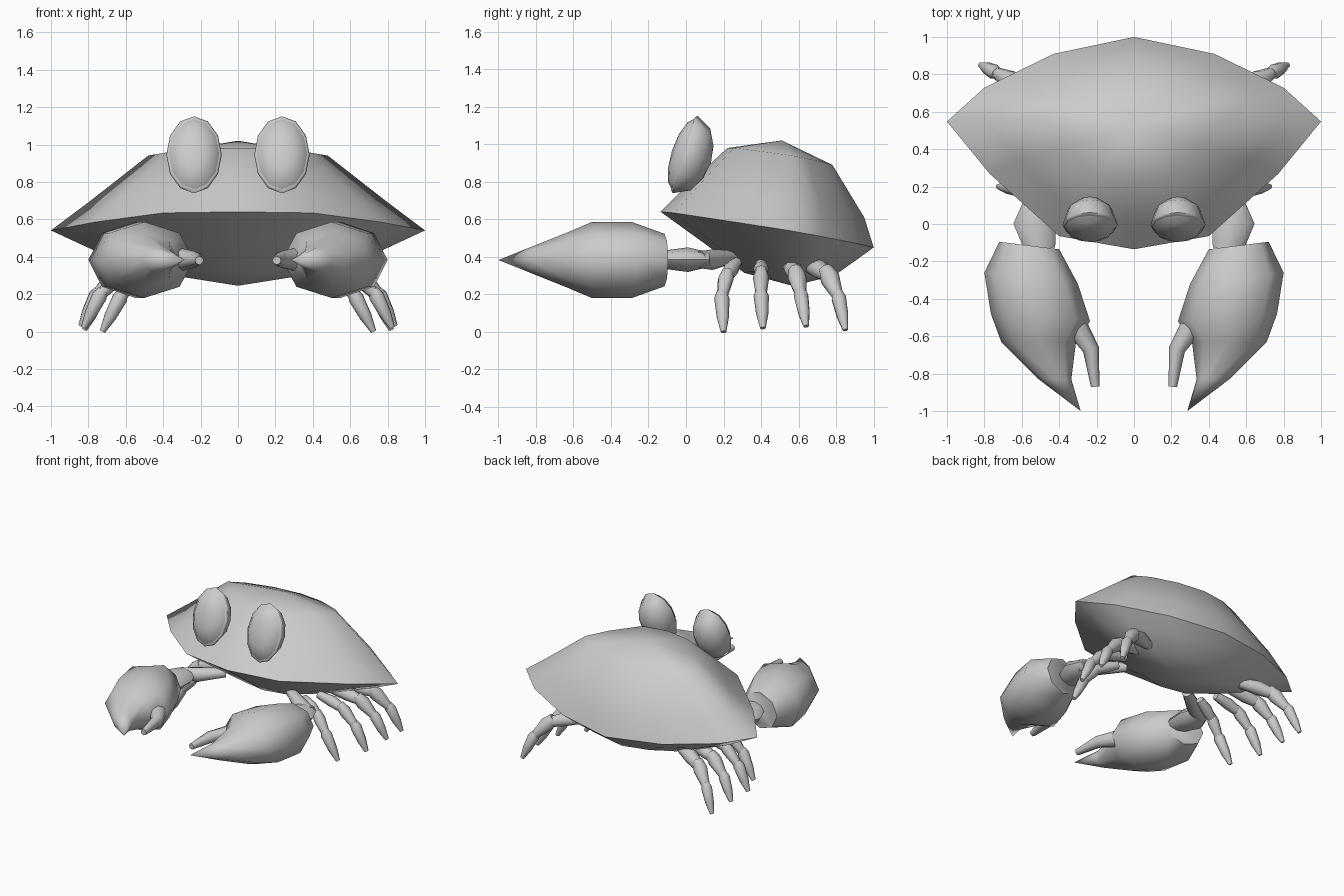
import bpy, bmesh, math
from mathutils import Vector

if "Cube" in bpy.data.objects:
    bpy.data.objects.remove(bpy.data.objects["Cube"])

shell = bpy.data.materials.new("plain_grey")
shell.diffuse_color = (0.6, 0.6, 0.6, 1)
shell.use_nodes = True
shell.node_tree.nodes["Principled BSDF"].inputs["Base Color"].default_value = shell.diffuse_color


def loft(name, rings, angle=65):
    """Skin a list of point rings; a ring with one point is a tip, others are capped."""
    bm = bmesh.new()
    loops = [[bm.verts.new(p) for p in ring] for ring in rings]
    for a, b in zip(loops, loops[1:]):
        n = max(len(a), len(b))
        for i in range(n):
            j = (i + 1) % n
            if len(a) == 1:
                bm.faces.new((a[0], b[i], b[j]))
            elif len(b) == 1:
                bm.faces.new((a[i], a[j], b[0]))
            else:
                bm.faces.new((a[i], a[j], b[j], b[i]))
    for end in (loops[0], loops[-1]):
        if len(end) > 2:
            bm.faces.new(end)
    bmesh.ops.recalc_face_normals(bm, faces=bm.faces)
    mesh = bpy.data.meshes.new(name)
    bm.to_mesh(mesh)
    bm.free()
    mesh.materials.append(shell)
    obj = bpy.data.objects.new(name, mesh)
    bpy.context.collection.objects.link(obj)
    bpy.ops.object.select_all(action='DESELECT')
    obj.select_set(True)
    bpy.context.view_layer.objects.active = obj
    bpy.ops.object.shade_smooth_by_angle(angle=math.radians(angle))
    return obj


def oval(centre, u, v, sides):
    """Ring of points around centre with half axes u and v."""
    steps = [2 * math.pi * i / sides for i in range(sides)]
    return [centre + u * math.cos(t) + v * math.sin(t) for t in steps]


def limb(name, path, radii, flat=1.0, sides=8):
    """Tapered limb segment along a path."""
    pts = [Vector(p) for p in path]
    rings = []
    for i, (p, r) in enumerate(zip(pts, radii)):
        d = (pts[min(i + 1, len(pts) - 1)] - pts[max(i - 1, 0)]).normalized()
        u = d.cross(Vector((0, 0, 1))).normalized()
        v = u.cross(d)
        rings.append(oval(p, u * r, v * r * flat, sides))
    return loft(name, rings)


# Shell: a lens-shaped outline stacked in tilted rings
half = [(0, 1), (0.43, 0.91), (0.80, 0.73), (1, 0.55), (0.77, 0.27), (0.40, -0.06), (0, -0.13)]
outline = half + [(-x, y) for x, y in half[-2:0:-1]]


def body_ring(sx, front, back, z_front, z_back):
    ring = []
    for x, y in outline:
        t = (y + 0.13) / 1.13
        z = z_front + t * (z_back - z_front) + 0.015 * abs(x)
        ring.append((x * sx, front + t * (back - front), z))
    return ring


rim = body_ring(1, -0.135, 1.0, 0.64, 0.45)
loft("upper_shell", [
    rim,
    body_ring(0.80, 0.0, 0.95, 0.775, 0.61),
    body_ring(0.48, 0.22, 0.78, 0.98, 0.89),
    [(0, 0.51, 1.02)]], 85)
loft("underside", [
    rim,
    body_ring(0.77, 0.10, 0.91, 0.47, 0.385),
    body_ring(0.48, 0.31, 0.79, 0.315, 0.30),
    [(0, 0.57, 0.245)]], 85)

# Legs: thickness, then tip, knee, middle joint and hip of each
legs = [
    (1.0, (0.725, 0.20, 0.0), (0.62, 0.19, 0.20), (0.53, 0.22, 0.31), (0.38, 0.27, 0.37)),
    (1.0, (0.825, 0.41, 0.02), (0.73, 0.40, 0.21), (0.61, 0.40, 0.32), (0.42, 0.40, 0.36)),
    (1.2, (0.84, 0.64, 0.03), (0.75, 0.61, 0.21), (0.63, 0.585, 0.32), (0.43, 0.55, 0.35)),
    (1.25, (0.82, 0.85, 0.01), (0.74, 0.81, 0.20), (0.63, 0.75, 0.32), (0.42, 0.66, 0.35)),
]

for side, s in (("right", 1), ("left", -1)):
    def V(x, y, z):
        return Vector((s * x, y, z))

    # Eye: tilted oval, deep back cup with a bevelled lip around the eyeball
    centre = V(0.235, -0.005, 0.945)
    across, along = Vector((0.148, 0, 0)), Vector((0, 0.067, 0.206))
    back = Vector((0, 0.95, -0.31))
    for part, prof in (
            ("eye_cup", [(0.145, 0), (0.13, 0.42), (0.085, 0.80), (0, 1), (-0.012, 0.94)]),
            ("eyeball", [(-0.005, 0.94), (-0.04, 0.78), (-0.064, 0.45), (-0.073, 0)])):
        loft(f"{side}_{part}", [
            oval(centre + back * d, across * k, along * k, 12) if k else [centre + back * d]
            for d, k in prof])

    # Claw: rows of y, inner x, outer x, half height, inner setback
    claw = [(-0.095, 0.40, 0.72, 0.14, 0.04), (-0.26, 0.30, 0.80, 0.203, 0.06),
            (-0.48, 0.235, 0.765, 0.203, 0.04), (-0.63, 0.31, 0.71, 0.148, 0.0),
            (-0.83, 0.335, 0.51, 0.068, 0.0)]
    rings = []
    for y, x0, x1, h, back_set in claw:
        ring = oval(V((x0 + x1) / 2, y, 0.383), V((x1 - x0) / 2, 0, 0), Vector((0, 0, h)), 8)
        for p in ring:
            p.y -= back_set * (x1 - abs(p.x)) / (x1 - x0)
        rings.append(ring)
    loft(f"{side}_claw", rings + [[V(0.285, -1.0, 0.383)]])
    limb(f"{side}_pincer_finger",
         [V(0.32, -0.53, 0.385), V(0.23, -0.67, 0.385), V(0.207, -0.87, 0.38)],
         [0.065, 0.044, 0.023])

    # Arm joining claw to body
    limb(f"{side}_forearm",
         [V(0.52, 0.12, 0.385), V(0.53, 0.01, 0.385), V(0.50, -0.14, 0.385)],
         [0.07, 0.115, 0.08], 0.57)
    limb(f"{side}_upper_arm",
         [V(0.28, 0.25, 0.40), V(0.44, 0.14, 0.385), V(0.57, 0.07, 0.385)],
         [0.035, 0.055, 0.045])

    # Walking legs
    for n, (w, *leg) in enumerate(legs, 1):
        tip, knee, mid, hip = (V(*p) for p in leg)
        limb(f"{side}_leg_{n}_foot",
             [knee.lerp(tip, -0.08), knee.lerp(tip, 0.1), knee.lerp(tip, 0.6), tip],
             [0.026, 0.041, 0.033, 0.015])
        limb(f"{side}_leg_{n}_shin",
             [mid.lerp(knee, -0.1), mid.lerp(knee, 0.3), knee.lerp(tip, 0.1)],
             [0.032 * w, 0.043 * w, 0.028])
        limb(f"{side}_leg_{n}_thigh", [hip, hip.lerp(mid, 0.6), mid.lerp(knee, 0.15)],
             [0.03 * w, 0.042 * w, 0.032 * w])
